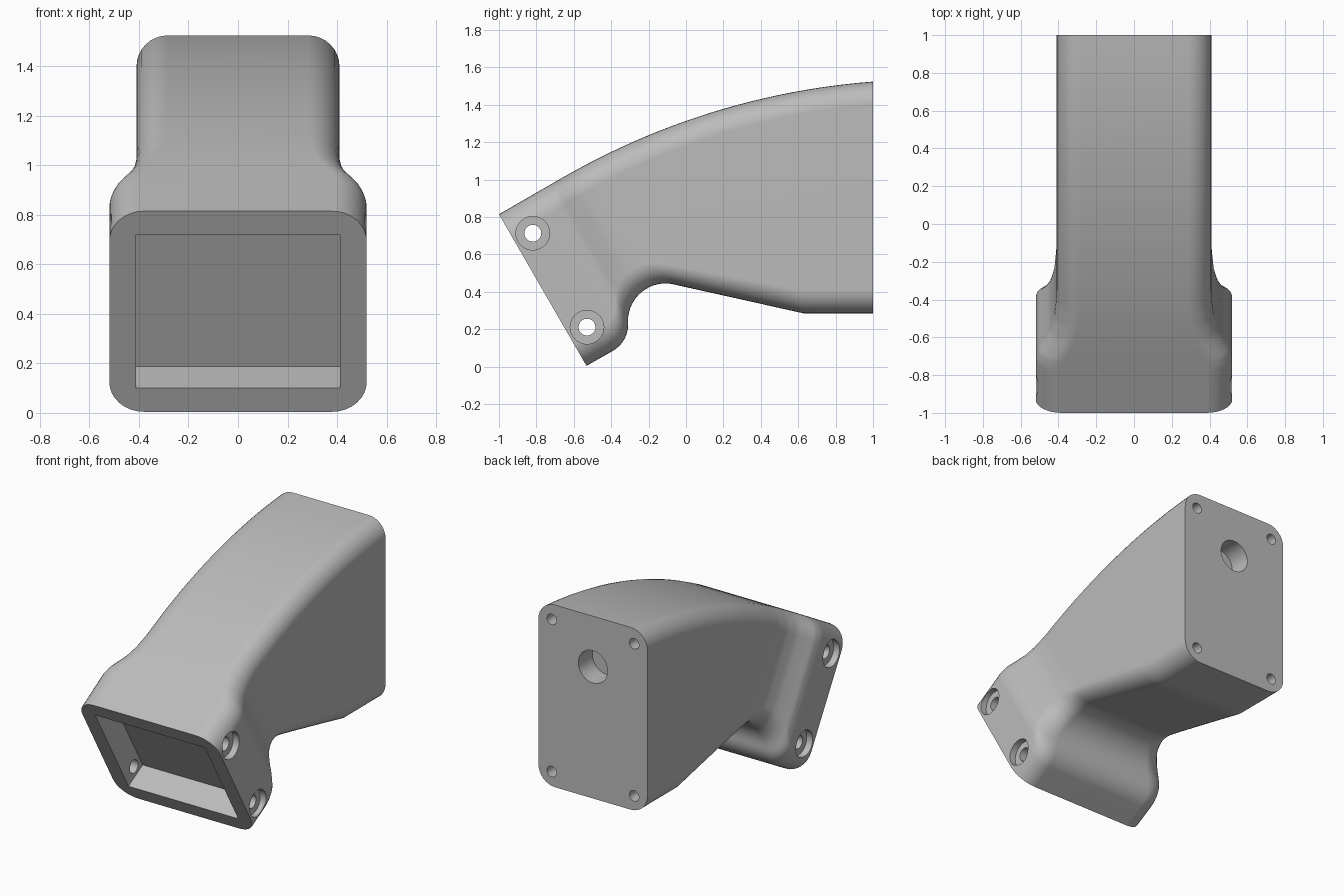
import bpy, bmesh, math
from mathutils import Vector, Matrix

cube = bpy.data.objects.get("Cube")
if cube:
    bpy.data.objects.remove(cube, do_unlink=True)

grey = bpy.data.materials.new("satin grey")
grey.use_nodes = True
grey.diffuse_color = (0.5, 0.5, 0.5, 1)
grey.node_tree.nodes["Principled BSDF"].inputs["Base Color"].default_value = (0.5, 0.5, 0.5, 1)

TILT = math.radians(30)
INWARD = Vector((0, math.cos(TILT), math.sin(TILT)))
DOWN = Vector((0, math.sin(TILT), -math.cos(TILT)))
FRONT_TOP = Vector((0, -1, 0.815))
FACE_LEN = 0.936
WIDTHS = [(0.27, 0.52), (0.32, 0.508), (0.38, 0.475), (0.44, 0.445),
          (0.52, 0.423), (0.63, 0.41)]


def half_width(s):
    """Half width at distance s behind the tilted front face."""
    if s <= WIDTHS[0][0]:
        return WIDTHS[0][1]
    for (a, wa), (b, wb) in zip(WIDTHS, WIDTHS[1:]):
        if s <= b:
            return wa + (wb - wa) * (s - a) / (b - a)
    return WIDTHS[-1][1]


def top_point(y):
    """Upper outline: a 30 degree ramp that runs into a large arc."""
    if y < -0.66:
        z = 0.815 + (y + 1) * math.tan(TILT)
    else:
        z = -2.384 + math.sqrt(3.92 ** 2 - (y - 1.3) ** 2)
    return Vector((0, y, z))


def arc(cy, cz, r, a0, a1, n):
    angles = [math.radians(a0 + (a1 - a0) * i / n) for i in range(n + 1)]
    return [Vector((0, cy + r * math.cos(a), cz + r * math.sin(a))) for a in angles]


def section(top, bottom, w, r, n=8):
    """Rounded rectangle spanned by x and the top-bottom line."""
    up = (top - bottom).normalized()
    mid, h = (top + bottom) / 2, (top - bottom).length / 2
    ring = []
    for k, (sx, sz) in enumerate([(1, 1), (-1, 1), (-1, -1), (1, -1)]):
        for i in range(n + 1):
            a = math.pi / 2 * (k + i / n)
            ring.append(mid + Vector((sx * (w - r) + r * math.cos(a), 0, 0))
                        + up * (sz * (h - r) + r * math.sin(a)))
    return ring


# Stations: parallel to the front face first, then fanning to the upright back
flange_start = FRONT_TOP + DOWN * FACE_LEN
flange_arc = arc(-0.47, 0.224, 0.16, -60, 0, 8)
throat_arc = arc(-0.11, 0.245, 0.2, 180, 77.5, 16)
lower = [flange_start.lerp(flange_arc[0], i / 3) for i in range(3)] + flange_arc + throat_arc
stations = []
for p in lower:
    s = max(0, (p - FRONT_TOP).dot(INWARD))
    stations.append((top_point(-1 + s * INWARD.y), p, half_width(s), 0.14 - 0.015 * min(1, s / 0.6)))
y0, last = stations[-1][0].y, lower[-1]
knee, end = Vector((0, 0.63, 0.285)), Vector((0, 1, 0.285))
for a, b, ya, yb, n in [(last, knee, y0, 0.5, 12), (knee, end, 0.5, 1, 6)]:
    for i in range(1, n + 1):
        t = i / n
        stations.append((top_point(ya + (yb - ya) * t), a.lerp(b, t), 0.41, 0.125))

# Main body: loft through the stations
bm = bmesh.new()
rings = [[bm.verts.new(v) for v in section(*st)] for st in stations]
for ra, rb in zip(rings, rings[1:]):
    for i in range(len(ra)):
        j = (i + 1) % len(ra)
        bm.faces.new((ra[i], ra[j], rb[j], rb[i]))
bm.faces.new(rings[0])
bm.faces.new(rings[-1])
bmesh.ops.recalc_face_normals(bm, faces=bm.faces[:])
mesh = bpy.data.meshes.new("curved_duct_body")
bm.to_mesh(mesh)
bm.free()
body = bpy.data.objects.new("curved_duct_body", mesh)
bpy.context.collection.objects.link(body)
mesh.materials.append(grey)
bpy.context.view_layer.objects.active = body
body.select_set(True)


def cut(cutter):
    """Subtract a cutter from the body, then discard it."""
    cutter.hide_render = True
    cutter.data.materials.append(grey)
    mod = body.modifiers.new("cut", 'BOOLEAN')
    mod.operation, mod.solver, mod.object = 'DIFFERENCE', 'EXACT', cutter
    bpy.ops.object.select_all(action='DESELECT')
    body.select_set(True)
    bpy.context.view_layer.objects.active = body
    bpy.ops.object.modifier_apply(modifier=mod.name)
    bpy.data.objects.remove(cutter, do_unlink=True)


def cut_cylinder(loc, r, depth, axis):
    rot = (0, math.pi / 2, 0) if axis == 'X' else (math.pi / 2, 0, 0)
    bpy.ops.mesh.primitive_cylinder_add(vertices=32, radius=r, depth=depth, location=loc, rotation=rot)
    cut(bpy.context.object)


# Front pocket, square to the tilted face
bpy.ops.mesh.primitive_cube_add(size=1, location=FRONT_TOP + DOWN * FACE_LEN / 2, rotation=(TILT, 0, 0))
pocket = bpy.context.object
pocket.scale = (0.825, 0.35, FACE_LEN - 0.22)
cut(pocket)

# Flange screw holes with counterbores on both sides
for t in (0.178, FACE_LEN - 0.178):
    p = FRONT_TOP + INWARD * 0.106 + DOWN * t
    for side in (-1, 1):
        cut_cylinder(p + Vector((side * 0.5, 0, 0)), 0.045, 0.3, 'X')
        cut_cylinder(p + Vector((side * 0.575, 0, 0)), 0.09, 0.2, 'X')

# Back face: four corner screw holes and one round port
for x in (-0.31, 0.31):
    for z in (0.385, 1.42):
        cut_cylinder((x, 1, z), 0.036, 0.24, 'Y')
cut_cylinder((0, 1, 1.18), 0.11, 0.3, 'Y')

# Smooth shading with crisp rims
bpy.ops.object.select_all(action='DESELECT')
body.select_set(True)
bpy.context.view_layer.objects.active = body
bpy.ops.object.shade_smooth_by_angle(angle=math.radians(30))
weighted = body.modifiers.new("even_shading", 'WEIGHTED_NORMAL')
weighted.keep_sharp = True
